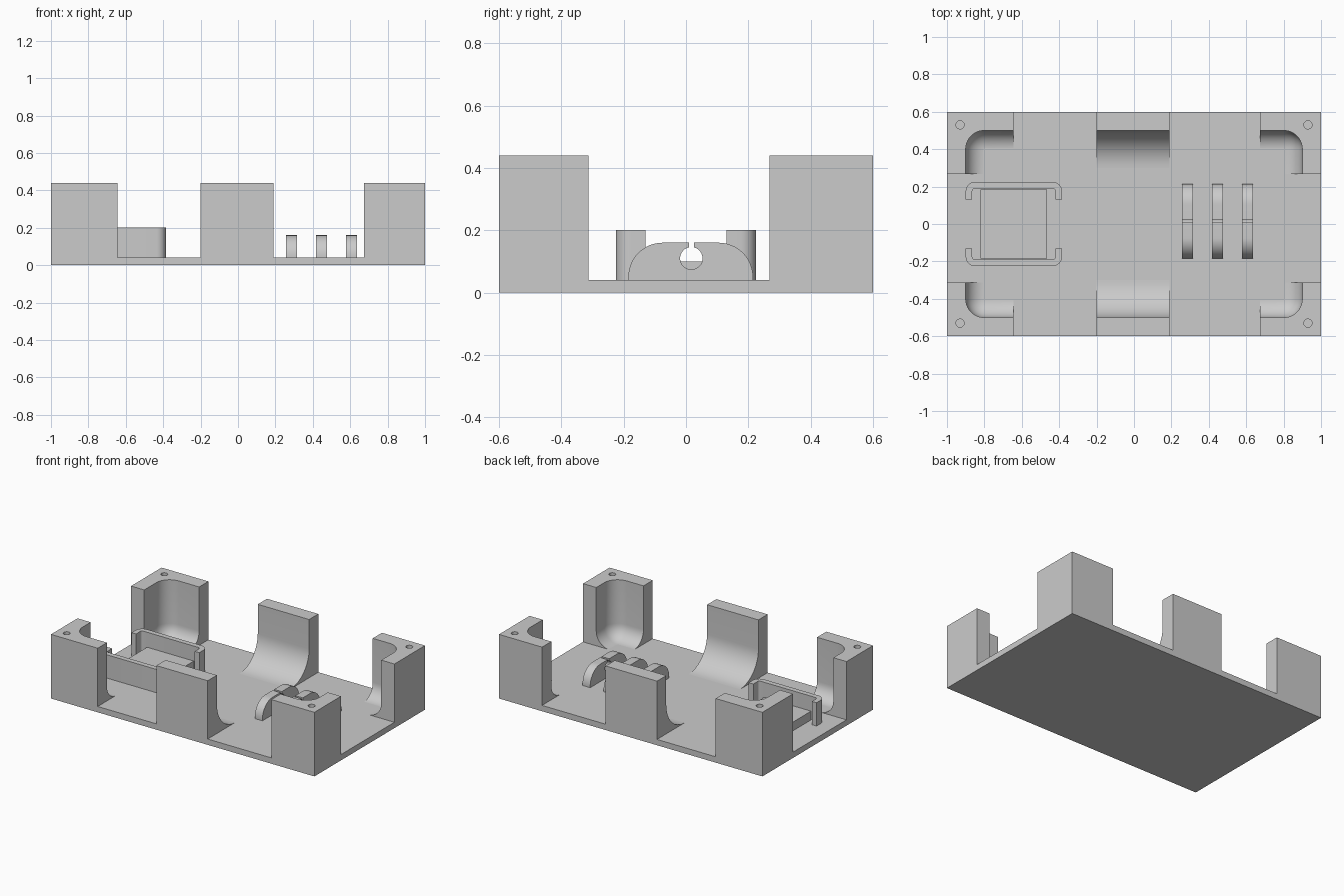
import bpy, bmesh, math

if "Cube" in bpy.data.objects:
    bpy.data.objects.remove(bpy.data.objects["Cube"])

grey = bpy.data.materials.new("plain grey")
grey.diffuse_color = (0.6, 0.6, 0.6, 1)
grey.use_nodes = True
grey.node_tree.nodes["Principled BSDF"].inputs["Base Color"].default_value = grey.diffuse_color
FLOOR, TOP = 0.04, 0.44


def finish(name, bm):
    """Turn a bmesh into a named grey object."""
    bmesh.ops.recalc_face_normals(bm, faces=bm.faces)
    mesh = bpy.data.meshes.new(name)
    bm.to_mesh(mesh)
    bm.free()
    mesh.materials.append(grey)
    obj = bpy.data.objects.new(name, mesh)
    bpy.context.collection.objects.link(obj)
    return obj


def box(name, x0, x1, y0, y1, z0, z1, round_edges=0):
    bm = bmesh.new()
    bmesh.ops.create_cube(bm, size=1)
    for v in bm.verts:
        v.co = (x1 if v.co.x > 0 else x0, y1 if v.co.y > 0 else y0, z1 if v.co.z > 0 else z0)
    if round_edges:
        bmesh.ops.bevel(bm, geom=bm.edges[:], offset=round_edges, segments=10,
                        profile=0.5, affect='EDGES')
    return finish(name, bm)


def prism(name, points, place, lo, hi):
    """Extrude a 2D outline; place maps (a, b, depth) to x, y, z."""
    bm = bmesh.new()
    low = [bm.verts.new(place(a, b, lo)) for a, b in points]
    high = [bm.verts.new(place(a, b, hi)) for a, b in points]
    bm.faces.new(low)
    bm.faces.new(high)
    n = len(points)
    for i in range(n):
        j = (i + 1) % n
        bm.faces.new((low[i], low[j], high[j], high[i]))
    return finish(name, bm)


def arc(cx, cy, r, start, end, steps=12):
    angles = [math.radians(start + (end - start) * i / steps) for i in range(steps + 1)]
    return [(cx + r * math.cos(t), cy + r * math.sin(t)) for t in angles]


def smooth(obj):
    bpy.ops.object.select_all(action='DESELECT')
    obj.select_set(True)
    bpy.context.view_layer.objects.active = obj
    bpy.ops.object.shade_smooth_by_angle(angle=math.radians(30))


def cut(obj, cutter):
    bpy.context.view_layer.objects.active = obj
    mod = obj.modifiers.new("cut", 'BOOLEAN')
    mod.operation = 'DIFFERENCE'
    mod.solver = 'EXACT'
    mod.object = cutter
    bpy.ops.object.modifier_apply(modifier=mod.name)


# Base slab
box("base_plate", -1, 1, -0.6, 0.6, 0, FLOOR)

# Corner posts, hollowed by one shared rounded cavity and drilled for screws
cavity = box("cavity_cutter", -0.9, 0.9, -0.5, 0.5, FLOOR - 0.0005, 0.8, 0.1)
for xname, x0, x1, hx in (("left", -1, -0.645, -0.93), ("right", 0.673, 1, 0.93)):
    for yname, y0, y1, hy in (("front", -0.6, -0.312, -0.53), ("back", 0.268, 0.6, 0.53)):
        post = box(f"corner_post_{yname}_{xname}", x0, x1, y0, y1, FLOOR, TOP)
        cut(post, cavity)
        drill = prism("drill", arc(hx, hy, 0.022, 0, 345, 23),
                      lambda a, b, d: (a, b, d), 0.24, 0.5)
        cut(post, drill)
        bpy.data.objects.remove(drill)
        smooth(post)
bpy.data.objects.remove(cavity)

# Middle posts with a wide fillet down to the floor
fillet = [(0.6, FLOOR), (0.6, TOP), (0.5, TOP)] + arc(0.3, 0.24, 0.2, 0, -90, 16)
for name, s in (("middle_post_back", 1), ("middle_post_front", -1)):
    smooth(prism(name, fillet, lambda a, b, d: (d, s * a, b), -0.2, 0.19))

# Raised pad between two hooked clips
box("pad", -0.82, -0.465, -0.185, 0.185, FLOOR, 0.1)
clip = ([(-0.9, 0.13)] + arc(-0.85, 0.175, 0.05, 180, 90, 8)
        + arc(-0.435, 0.175, 0.05, 90, 0, 8) + [(-0.385, 0.13), (-0.42, 0.13)]
        + arc(-0.435, 0.175, 0.015, 0, 90, 6) + arc(-0.85, 0.175, 0.015, 90, 180, 6)
        + [(-0.865, 0.13)])
for name, s in (("clip_back", 1), ("clip_front", -1)):
    smooth(prism(name, clip, lambda a, b, d: (a, s * b, d), FLOOR, 0.2))

# Three cable ribs with a keyhole slot
rib = ([(-0.185, FLOOR)] + arc(-0.075, 0.05, 0.11, 180, 90) + [(0.009, 0.16)]
       + arc(0.017, 0.11, 0.036, 102.8, 437.2, 28) + [(0.025, 0.16)]
       + arc(0.105, 0.05, 0.11, 90, 0) + [(0.215, FLOOR)])
for i, x in enumerate((0.257, 0.417, 0.577)):
    smooth(prism(f"cable_rib_{i + 1}", rib, lambda a, b, d: (d, a, b), x, x + 0.058))
